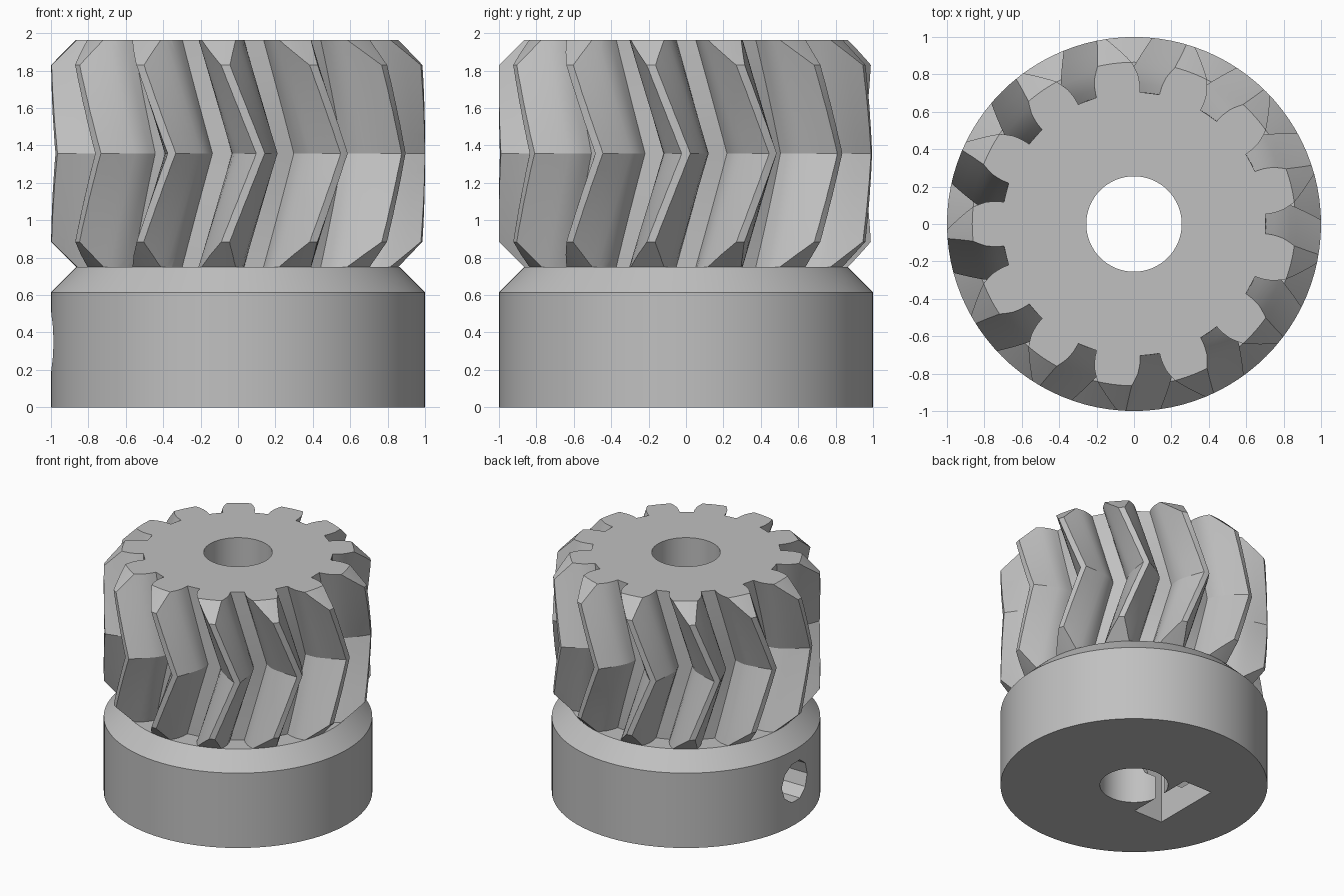
import bpy, bmesh
from math import pi, sin, cos, radians

cube = bpy.data.objects.get("Cube")
if cube:
    bpy.data.objects.remove(cube, do_unlink=True)

GREY = (0.53, 0.53, 0.53, 1)
mat = bpy.data.materials.new("plain grey")
mat.use_nodes = True
mat.diffuse_color = GREY
mat.node_tree.nodes["Principled BSDF"].inputs["Base Color"].default_value = GREY

TEETH = 13
PITCH = 2 * pi / TEETH
HUB_TOP, GEAR_TOP = 0.75, 1.965
MID = (HUB_TOP + GEAR_TOP) / 2
HALF = (GEAR_TOP - HUB_TOP) / 2
CHAMFER = 0.135
BORE = 0.255


def finish(name, bm):
    bmesh.ops.recalc_face_normals(bm, faces=bm.faces)
    mesh = bpy.data.meshes.new(name)
    bm.to_mesh(mesh)
    bm.free()
    ob = bpy.data.objects.new(name, mesh)
    bpy.context.collection.objects.link(ob)
    mesh.materials.append(mat)
    return ob


def skin(name, rings, closed=False):
    """Join equal rings of points with quads, capping the ends unless closed."""
    bm = bmesh.new()
    loops = [[bm.verts.new(p) for p in ring] for ring in rings]
    n = len(loops[0])
    pairs = list(zip(loops, loops[1:])) + ([(loops[-1], loops[0])] if closed else [])
    for a, b in pairs:
        for i in range(n):
            j = (i + 1) % n
            bm.faces.new((a[i], a[j], b[j], b[i]))
    if not closed:
        bm.faces.new(loops[0])
        bm.faces.new(loops[-1])
    return finish(name, bm)


def turned(name, profile, segments=96):
    """Revolve a closed (radius, z) profile around z."""
    angles = [2 * pi * i / segments for i in range(segments)]
    return skin(name, [[(r * cos(a), r * sin(a), z) for a in angles]
                       for r, z in profile], closed=True)


def boolean(ob, cutter, operation):
    mod = ob.modifiers.new(operation.lower(), 'BOOLEAN')
    mod.operation = operation
    mod.solver = 'EXACT'
    mod.object = cutter
    bpy.context.view_layer.objects.active = ob
    bpy.ops.object.modifier_apply(modifier=mod.name)
    bpy.data.objects.remove(cutter, do_unlink=True)


def smooth(ob):
    bpy.ops.object.select_all(action='DESELECT')
    ob.select_set(True)
    bpy.context.view_layer.objects.active = ob
    bpy.ops.object.shade_smooth_by_angle(angle=radians(25))


# Herringbone gear: a toothed outline twisted one way, then back
flank = [(0.705, 9.6), (0.75, 9.3), (0.80, 8.4), (0.835, 7.2),
         (0.87, 5.9), (0.93, 3.7), (1.03, 0.4)]
tooth = [(r, -radians(a)) for r, a in flank] + [(r, radians(a)) for r, a in reversed(flank)]


def outline(z):
    turn = PITCH * (1 - 0.5 * abs(z - MID) / HALF)
    return [(r * cos(a + k * PITCH + turn), r * sin(a + k * PITCH + turn), z)
            for k in range(TEETH) for r, a in tooth]


STEPS = 6
reach = HALF + 0.04
gear = skin("herringbone_gear", [outline(MID + reach * i / STEPS)
                                 for i in range(-STEPS, STEPS + 1)])
envelope = turned("gear_envelope", [
    (BORE, HUB_TOP), (1 - CHAMFER, HUB_TOP), (1, HUB_TOP + CHAMFER),
    (1, GEAR_TOP - CHAMFER), (1 - CHAMFER, GEAR_TOP), (BORE, GEAR_TOP)])
boolean(gear, envelope, 'INTERSECT')
smooth(gear)

# Hub with chamfered shoulder and bore
hub = turned("hub", [(BORE, 0), (1, 0), (1, HUB_TOP - CHAMFER),
                     (1 - CHAMFER, HUB_TOP), (BORE, HUB_TOP)])

# Set screw hole from the side into the bore
SCREW_Z = 0.35
screw = skin("screw_cutter", [
    [(x, 0.165 * cos(2 * pi * i / 10), SCREW_Z + 0.165 * sin(2 * pi * i / 10))
     for i in range(10)] for x in (-1.2, -0.1)])
boolean(hub, screw, 'DIFFERENCE')

# Nut slot open at the bottom, with a pointed roof
slot = [(-0.29, -0.1), (0.29, -0.1), (0.29, 0.518), (0, 0.685), (-0.29, 0.518)]
nut = skin("nut_cutter", [[(x, y, z) for y, z in slot] for x in (-0.51, -0.25)])
boolean(hub, nut, 'DIFFERENCE')
smooth(hub)
